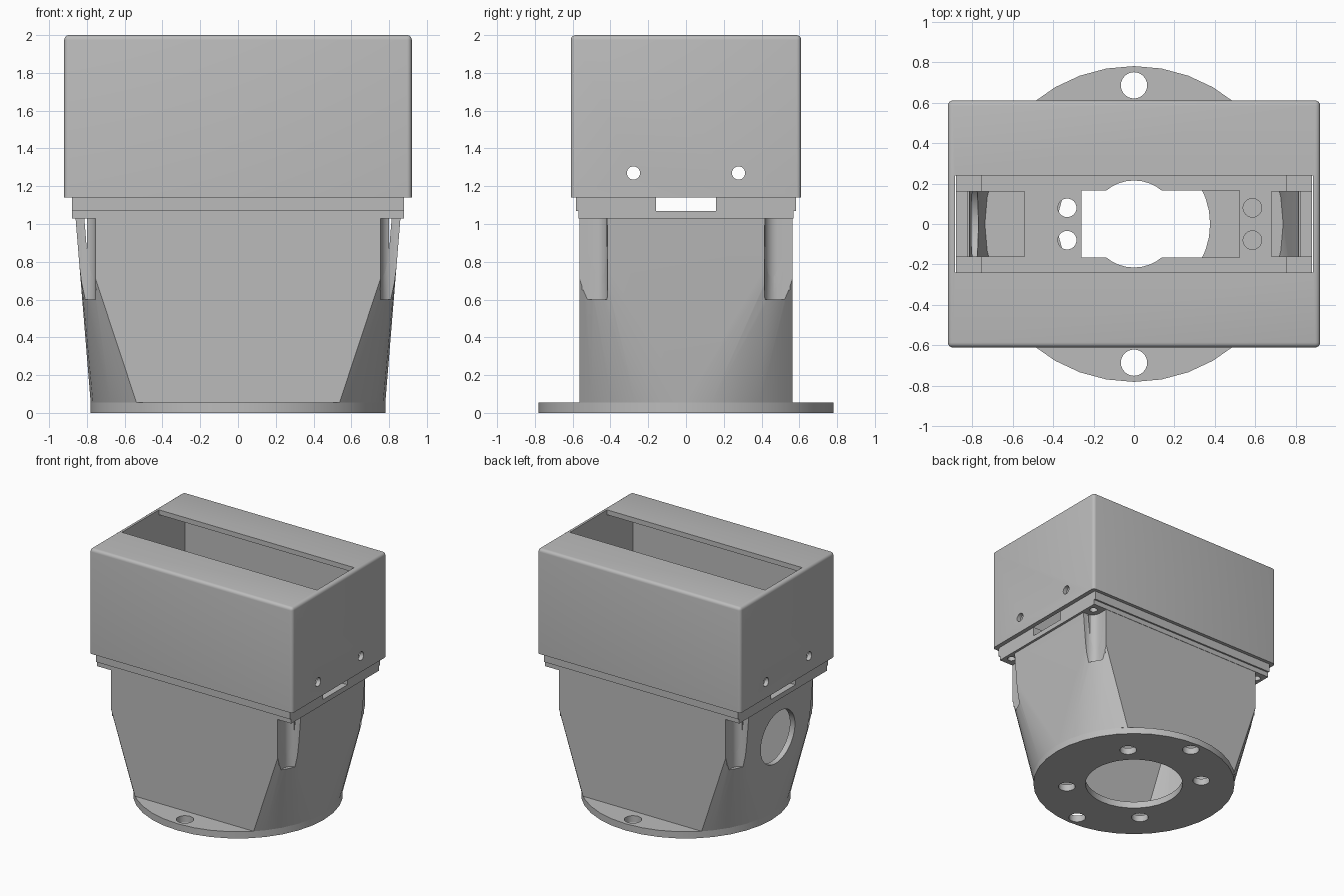
import bpy, bmesh, math
from mathutils import Matrix

cube = bpy.data.objects.get("Cube")
if cube:
    bpy.data.objects.remove(cube)

grey = bpy.data.materials.new("plain_grey")
grey.use_nodes = True
COLOUR = (0.5, 0.5, 0.5, 1)
grey.diffuse_color = COLOUR
grey.node_tree.nodes["Principled BSDF"].inputs["Base Color"].default_value = COLOUR
SIDES = 36
SIGNS = (-1, 1)
CORNERS = [(i, j) for i in SIGNS for j in SIGNS]


def finish(name, bm):
    bmesh.ops.recalc_face_normals(bm, faces=bm.faces)
    mesh = bpy.data.meshes.new(name)
    bm.to_mesh(mesh)
    bm.free()
    mesh.materials.append(grey)
    obj = bpy.data.objects.new(name, mesh)
    bpy.context.collection.objects.link(obj)
    return obj


def box(name, x, y, z, bevel=0):
    """Box from (low, high) pairs; bevel rounds every edge but the bottom ones."""
    bm = bmesh.new()
    bmesh.ops.create_cube(bm, size=1)
    for v in bm.verts:
        v.co = [r[0] if c < 0 else r[1] for c, r in zip(v.co, (x, y, z))]
    if bevel:
        edges = [e for e in bm.edges if max(v.co.z for v in e.verts) > z[0]]
        bmesh.ops.bevel(bm, geom=edges, offset=bevel, segments=4, profile=0.5,
                        affect='EDGES')
    return finish(name, bm)


def cylinder(name, r, centre, depth, axis='Z', sides=SIDES):
    bm = bmesh.new()
    turn = Matrix.Rotation(math.pi / 2, 4, 'Y') if axis == 'X' else Matrix()
    bmesh.ops.create_cone(bm, cap_ends=True, segments=sides, radius1=r, radius2=r,
                          depth=depth, matrix=Matrix.Translation(centre) @ turn)
    return finish(name, bm)


def round_to_rect(name, r, half_x, half_y, z0, z1):
    """Hull from a flat-sided circle at z0 to a rectangle at z1."""
    bm = bmesh.new()
    for i in range(SIDES):
        a = math.tau * i / SIDES
        if abs(r * math.sin(a)) < half_y:
            bm.verts.new((r * math.cos(a), r * math.sin(a), z0))
    flat_x = math.sqrt(r * r - half_y * half_y)
    for i, j in CORNERS:
        bm.verts.new((i * flat_x, j * half_y, z0))
        bm.verts.new((i * half_x, j * half_y, z1))
    bmesh.ops.convex_hull(bm, input=bm.verts)
    bmesh.ops.dissolve_limit(bm, angle_limit=0.001, verts=bm.verts, edges=bm.edges)
    return finish(name, bm)


def cut(obj, *cutters):
    for cutter in cutters:
        mod = obj.modifiers.new("cut", 'BOOLEAN')
        mod.operation = 'DIFFERENCE'
        mod.solver = 'EXACT'
        mod.object = cutter
        bpy.context.view_layer.objects.active = obj
        bpy.ops.object.modifier_apply(modifier=mod.name)
        bpy.data.objects.remove(cutter)


def span(a, b, sign):
    return tuple(sorted((a * sign, b * sign)))


# Round base flange with a centre opening and screw holes
flange = cylinder("base_flange", 0.78, (0, 0, 0.0275), 0.055)
cut(flange, cylinder("c", 0.376, (0, 0, 0), 0.4))
for x, y in [(0.37 * i, 0.37 * j) for i, j in CORNERS] + [(0, 0.685), (0, -0.685)]:
    cut(flange, cylinder("c", 0.065, (x, y, 0), 0.4, sides=24))

# Hollow tapering body with rounded screw notches and one side port
body = round_to_rect("tapered_body", 0.78, 0.86, 0.565, 0.055, 1.03)
cut(body, round_to_rect("c", 0.735, 0.815, 0.515, 0.04, 1.05))
wells = []
for i, j in CORNERS:
    # Each well is a vertical slot, open outward on both sides
    cx, cy, r = 0.825, 0.485, 0.07
    cut(body, cylinder("c", r, (cx * i, cy * j, 0.85), 0.5, sides=24),
        box("c", span(cx - r, 1, i), span(cy, 0.7, j), (0.6, 1.1)),
        box("c", span(cx, 1, i), span(cy - r, 0.7, j), (0.6, 1.1)))
    # Inner wall of the well
    well = cylinder("screw_well", r + 0.03, (cx * i, cy * j, 0.84), 0.38, sides=24)
    cut(well, cylinder("c", r, (cx * i, cy * j, 0.85), 0.5, sides=24),
        box("c", span(cx - r, 1, i), span(cy, 0.7, j), (0.6, 1.1)),
        box("c", span(cx, 1, i), span(cy - r, 0.7, j), (0.6, 1.1)),
        box("c", span(0.6, 1, i), span(0.55, 0.8, j), (0.6, 1.1)),
        box("c", span(0.8, 1, i), span(0.3, 0.8, j), (0.6, 1.1)))
    wells.append(well)
cut(body, cylinder("c", 0.22, (-0.8, 0, 0.69), 0.4, axis='X'))

# Mounting plate with its central cut-out, cable slots and screw holes
plate = box("mounting_plate", (-0.88, 0.88), (-0.568, 0.568), (1.03, 1.07))
cut(plate, box("c", (-0.26, 0.52), (-0.165, 0.165), (0.98, 1.2)),
    cylinder("c", 0.215, (0, 0, 1.05), 0.2),
    box("c", (-0.82, -0.54), (-0.16, 0.16), (0.98, 1.2)),
    box("c", (0.68, 0.82), (-0.16, 0.16), (0.98, 1.2)))
for j in SIGNS:
    for x in (-0.33, 0.585):
        cut(plate, cylinder("c", 0.046, (x, 0.08 * j, 1.05), 0.2, sides=24))

# Raised rim on the plate, notched at both ends
rim = box("plate_rim", (-0.88, 0.88), (-0.582, 0.582), (1.07, 1.145))
cut(rim, box("c", (-0.75, 0.75), (-0.5, 0.5), (1, 1.3)),
    box("c", (-1, 1), (-0.16, 0.16), (1, 1.3)))
for i, j in CORNERS:
    for part in (plate, rim):
        cut(part, cylinder("c", 0.03, (0.825 * i, 0.495 * j, 1.08), 0.3, sides=16))

# Cover box: open below, long window on top, side screw holes
cover = box("cover", (-0.92, 0.92), (-0.61, 0.61), (1.14, 2.0), bevel=0.025)
cut(cover, box("c", (-0.885, 0.885), (-0.575, 0.575), (1, 1.96)),
    box("c", (-0.884, 0.884), (-0.24, 0.24), (1.9, 2.1)))
for j in SIGNS:
    cut(cover, cylinder("c", 0.035, (0, 0.278 * j, 1.27), 3, axis='X', sides=24))

# Smooth curved walls, keep real edges crisp
for obj in [flange, body, plate, rim, cover] + wells:
    bpy.ops.object.select_all(action='DESELECT')
    obj.select_set(True)
    bpy.context.view_layer.objects.active = obj
    bpy.ops.object.shade_smooth_by_angle(angle=math.radians(25))
